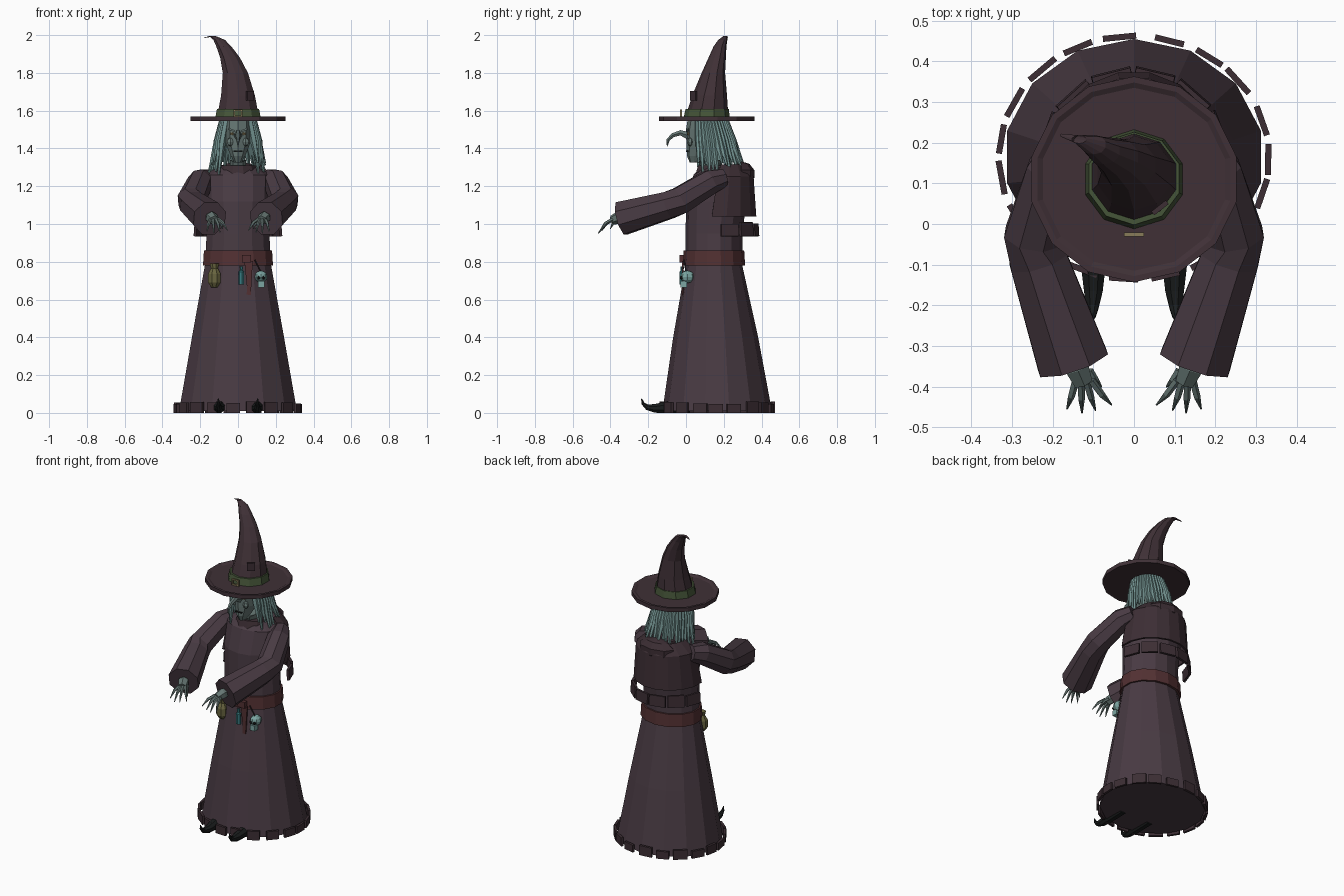
import bpy, bmesh, math, random
from math import sin, cos, pi, radians
from mathutils import Vector, Matrix

random.seed(4)


def mat(name, r, g, b):
    m = bpy.data.materials.new(name)
    m.diffuse_color = (r, g, b, 1)
    return m


ROBE = mat("robe_cloth", .066, .043, .056)
DARK = mat("dark_cloth", .045, .027, .034)
HAT = mat("hat_felt", .05, .03, .037)
BELT = mat("belt_leather", .085, .03, .032)
GREEN = mat("band_green", .06, .09, .04)
SKIN = mat("skin", .13, .18, .17)
HAIR = mat("hair", .17, .29, .28)
GOLD = mat("brass", .25, .2, .1)
OLIVE = mat("pouch_olive", .14, .13, .05)
TEAL = mat("vial_teal", .04, .2, .22)
BONE = mat("skull_bone", .2, .38, .36)
BLACK = mat("black", .01, .012, .012)


def finish(name, bm, m):
    bmesh.ops.recalc_face_normals(bm, faces=bm.faces)
    me = bpy.data.meshes.new(name)
    bm.to_mesh(me)
    bm.free()
    me.materials.append(m)
    ob = bpy.data.objects.new(name, me)
    bpy.context.collection.objects.link(ob)
    return ob


def skin_rings(name, rings, m, closed=True, caps=True):
    bm = bmesh.new()
    vs = [[bm.verts.new(p) for p in r] for r in rings]
    n = len(vs[0])
    for a, b in zip(vs, vs[1:]):
        for i in range(n if closed else n - 1):
            j = (i + 1) % n
            bm.faces.new((a[i], a[j], b[j], b[i]))
    if caps:
        bm.faces.new(vs[0])
        bm.faces.new(vs[-1])
    return finish(name, bm, m)


# stacked horizontal ellipses: (z, cx, cy, rx, ry)
def loft(name, secs, n, m):
    rings = [[(cx + rx * cos((i + .5) * 2 * pi / n), cy + ry * sin((i + .5) * 2 * pi / n), z)
              for i in range(n)] for z, cx, cy, rx, ry in secs]
    return skin_rings(name, rings, m)


# open band around the back: (z, cy, rx, ry)
def back_band(name, secs, a0, a1, n, m, thick):
    rings = []
    for z, cy, rx, ry in secs:
        angs = [radians(a0 + (a1 - a0) * i / n) for i in range(n + 1)]
        rings.append([(rx * cos(a), cy + ry * sin(a), z) for a in angs])
    ob = skin_rings(name, rings, m, False, False)
    mod = ob.modifiers.new("thickness", 'SOLIDIFY')
    mod.thickness = thick
    mod.offset = 0
    return ob


# tube along a path with a radius per point
def tube(name, pts, radii, n, m, ref=(0, 0, 1)):
    pts = [Vector(p) for p in pts]
    rings = []
    for i, p in enumerate(pts):
        t = (pts[min(i + 1, len(pts) - 1)] - pts[max(i - 1, 0)]).normalized()
        u = t.cross(Vector(ref)).normalized()
        v = u.cross(t)
        rings.append([p + radii[i] * (u * cos(k * 2 * pi / n + pi / n) + v * sin(k * 2 * pi / n + pi / n))
                      for k in range(n)])
    return skin_rings(name, rings, m)


def box(name, c, size, m, rz=0, ry=0):
    bm = bmesh.new()
    bmesh.ops.create_cube(bm, size=1, matrix=Matrix.Translation(c) @ Matrix.Rotation(rz, 4, 'Z')
                          @ Matrix.Rotation(ry, 4, 'Y') @ Matrix.Diagonal((*size, 1)))
    return finish(name, bm, m)


def ball(name, c, size, m, u=8, v=6):
    bm = bmesh.new()
    bmesh.ops.create_uvsphere(bm, u_segments=u, v_segments=v, radius=1,
                              matrix=Matrix.Translation(c) @ Matrix.Diagonal((*size, 1)))
    return finish(name, bm, m)


# robe, belt, neckline
loft("robe", [(.01, 0, .165, .32, .29), (.4, 0, .157, .25, .225), (.78, 0, .148, .18, .15),
              (.95, 0, .148, .17, .15), (1.12, 0, .16, .18, .16), (1.26, 0, .185, .182, .145),
              (1.3, 0, .19, .11, .11)], 14, ROBE)
loft("belt", [(.78, 0, .148, .19, .165), (.86, 0, .148, .185, .16)], 14, BELT)
loft("collar", [(1.24, 0, .175, .12, .135), (1.31, 0, .17, .1, .11)], 12, DARK)

# tattered hem
for i in range(19):
    a = 2 * pi * i / 19 + random.uniform(-.03, .03)
    h = random.uniform(.045, .065)
    box(f"hem_tatter_{i}", (.33 * cos(a), .163 + .298 * sin(a), h / 2), (random.uniform(.07, .085), .015, h),
        DARK, math.atan2(sin(a) / .298, cos(a) / .33) + pi / 2)

# shawl with hanging strips and folded hood
back_band("shawl", [(1.31, .2, .12, .12), (1.25, .19, .185, .165), (1.04, .165, .205, .205)],
          -8, 188, 9, DARK, .012)
for i in range(6):
    a = 8 + 28 * i
    top = 1.005 + random.uniform(-.008, .008)
    back_band(f"shawl_strip_{i}", [(top, .155, .225, .222), (.935, .155, .23, .226)], a, a + 25, 1, DARK, .015)
ball("folded_hood", (0, .295, 1.265), (.125, .07, .066), DARK, 8, 5)

# head, face
loft("head", [(1.25, 0, .15, .045, .05), (1.34, 0, .12, .045, .06), (1.325, 0, .05, .02, .03),
              (1.36, 0, .065, .04, .06), (1.42, 0, .09, .065, .088), (1.5, 0, .1, .075, .1),
              (1.56, 0, .105, .075, .095)], 10, SKIN)
tube("nose", [(0, .02, 1.465), (0, -.03, 1.483), (0, -.07, 1.47), (0, -.095, 1.445), (0, -.1, 1.41)],
     [.024, .016, .013, .01, .002], 6, SKIN, (1, 0, 0))
box("mouth", (0, .006, 1.385), (.045, .012, .006), BLACK)
for s in (-1, 1):
    ball("eye", (s * .032, .012, 1.478), (.012, .008, .008), GOLD, 6, 4)
    box("brow", (s * .034, .006, 1.498), (.036, .014, .009), SKIN, 0, -s * .4)
    ball("cheek", (s * .04, .022, 1.435), (.02, .016, .024), SKIN, 6, 4)

# long hair strands around sides and back
for i in range(30):
    a = radians(-42 + 264 * i / 29)
    r, z = random.uniform(.125, .155), random.uniform(1.26, 1.33)
    tube(f"hair_strand_{i}", [(.08 * cos(a), .12 + .085 * sin(a), 1.56),
                              (.11 * cos(a), .14 + .11 * sin(a), 1.44),
                              (r * cos(a), .16 + r * sin(a), z)],
         [.017, .019, .006], 5, HAIR, (sin(a), -cos(a), 0))

# hat
loft("hat_brim", [(1.548, 0, .11, .245, .24), (1.545, 0, .11, .258, .253), (1.57, 0, .11, .258, .253),
                  (1.57, 0, .11, .243, .238), (1.563, 0, .11, .23, .225)], 14, HAT)
loft("hat_cone", [(1.56, 0, .11, .118, .115), (1.68, 0, .125, .094, .092), (1.8, -.014, .145, .07, .062),
                  (1.88, -.042, .165, .055, .046), (1.94, -.075, .18, .042, .034),
                  (1.975, -.1, .195, .032, .024), (1.995, -.135, .208, .018, .01),
                  (1.985, -.178, .218, .004, .004)], 10, HAT)
loft("hat_band", [(1.565, 0, .11, .126, .122), (1.61, 0, .112, .117, .114)], 10, GREEN)
for s in (-1, 1):
    box("buckle_side", (s * .02, -.026, 1.587), (.008, .01, .04), GOLD)
    box("buckle_bar", (0, -.026, 1.587 + s * .016), (.04, .01, .008), GOLD)
box("hat_patch", (.064, .04, 1.68), (.045, .012, .05), DARK, radians(38))

# sleeves, hands, shoes
for s, side in ((-1, "left"), (1, "right")):
    tube(f"{side}_sleeve", [(s * .17, .2, 1.245), (s * .2, .13, 1.225), (s * .247, -.03, 1.125),
                            (s * .235, -.09, 1.1), (s * .15, -.34, 1.03)],
         [.05, .068, .077, .077, .095], 8, ROBE)
    tube(f"{side}_wrist", [(s * .158, -.31, 1.04), (s * .14, -.355, 1.035), (s * .125, -.39, 1.02)],
         [.02, .033, .026], 6, SKIN)
    for k, (x, y, z) in enumerate([(.055, -.445, .965), (.095, -.458, .955), (.128, -.465, .95),
                                   (.165, -.455, .96), (.08, -.4, .975)]):
        b = Vector((s * (.105 + .013 * min(k, 3)), -.385, 1.025)) if k < 4 else Vector((s * .11, -.36, 1.02))
        t = Vector((s * x, y, z))
        tube(f"{side}_finger_{k}", [b, b.lerp(t, .5) + Vector((0, -.004, .012)), t], [.01, .009, .002], 5, SKIN)
    tube(f"{side}_shoe", [(s * .1, .02, .035), (s * .1, -.1, .03), (s * .1, -.165, .024),
                          (s * .102, -.205, .03), (s * .103, -.228, .05), (s * .104, -.235, .075)],
         [.035, .033, .025, .016, .009, .003], 8, BLACK, (1, 0, 0))

# belt trinkets: pouch, vial, tied strap, skull
loft("pouch", [(.665, -.125, .015, .018, .016), (.69, -.125, .015, .036, .032), (.735, -.125, .015, .036, .032),
               (.765, -.125, .018, .02, .018), (.79, -.125, .018, .026, .022)], 8, OLIVE)
loft("vial", [(.68, .018, -.02, .015, .015), (.745, .018, -.02, .016, .016), (.755, .018, -.02, .008, .008),
              (.775, .018, -.02, .009, .009)], 7, TEAL)
box("belt_knot", (.045, -.022, .815), (.05, .025, .04), BELT)
for i, (x, z, tilt) in enumerate([(.062, .715, .06), (.052, .73, -.1)]):
    box(f"belt_strap_{i}", (x, -.016, z), (.022, .008, .18 - .04 * i), BELT, 0, tilt)
tube("skull_cord", [(.09, -.01, .81), (.12, 0, .75)], [.004, .004], 4, DARK)
ball("skull", (.122, .008, .72), (.033, .038, .033), BONE)
box("skull_jaw", (.122, -.012, .682), (.034, .034, .034), BONE)
for s in (-1, 1):
    ball("skull_eye", (.122 + s * .013, -.025, .715), (.009, .008, .01), BLACK, 6, 4)
